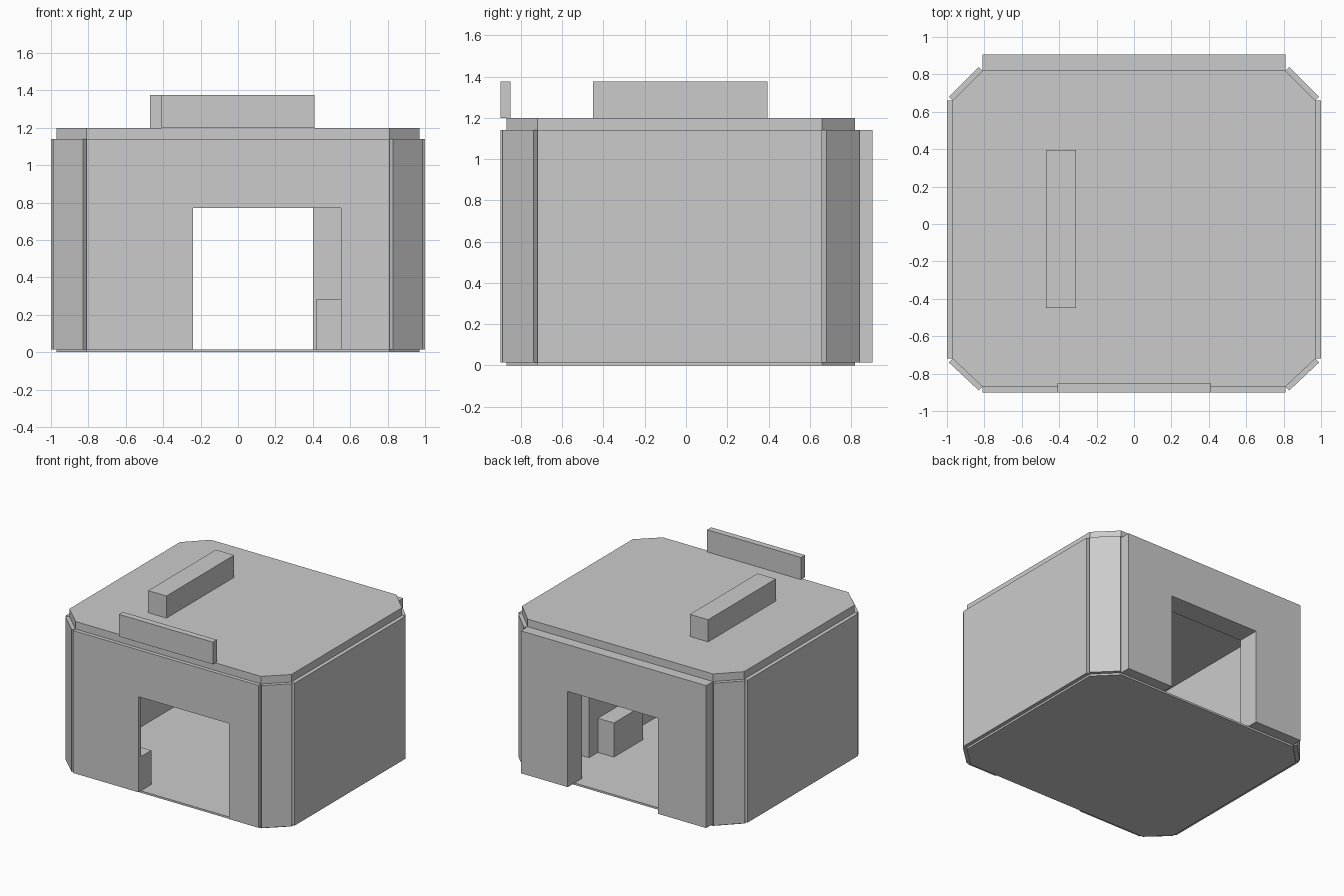
import bpy
import bmesh
from mathutils import Vector

cube = bpy.data.objects.get("Cube")
if cube:
    bpy.data.objects.remove(cube, do_unlink=True)

GREY = (0.6, 0.6, 0.6, 1.0)
grey = bpy.data.materials.new("plain grey")
grey.use_nodes = True
grey.diffuse_color = GREY
grey.node_tree.nodes["Principled BSDF"].inputs["Base Color"].default_value = GREY


def prism(name, outline, depth):
    """Extrude a flat outline of 3D points along the depth vector."""
    bm = bmesh.new()
    face = bm.faces.new([bm.verts.new(p) for p in outline])
    result = bmesh.ops.extrude_face_region(bm, geom=[face], use_keep_orig=True)
    moved = [g for g in result["geom"] if isinstance(g, bmesh.types.BMVert)]
    bmesh.ops.translate(bm, verts=moved, vec=Vector(depth))
    bmesh.ops.recalc_face_normals(bm, faces=bm.faces)
    mesh = bpy.data.meshes.new(name)
    bm.to_mesh(mesh)
    bm.free()
    mesh.materials.append(grey)
    obj = bpy.data.objects.new(name, mesh)
    bpy.context.collection.objects.link(obj)
    return obj


def box(name, x, y, z):
    outline = [(x[0], y[0], z[0]), (x[1], y[0], z[0]),
               (x[1], y[1], z[0]), (x[0], y[1], z[0])]
    return prism(name, outline, (0, 0, z[1] - z[0]))


BASE, EAVES, ROOF = 0.015, 1.14, 1.2
SIDE, EDGE = 0.97, 0.81            # slab half width, straight edge half width
FRONT, FRONT_CUT = -0.87, -0.72    # slab front edge, start of its cut corner
BACK, BACK_CUT = 0.82, 0.66

# Floor and roof slabs with cut corners
octagon = [(-EDGE, FRONT), (EDGE, FRONT), (SIDE, FRONT_CUT), (SIDE, BACK_CUT),
           (EDGE, BACK), (-EDGE, BACK), (-SIDE, BACK_CUT), (-SIDE, FRONT_CUT)]
for name, low, high in (("floor_slab", 0, BASE), ("roof_slab", EAVES, ROOF)):
    prism(name, [(x, y, low) for x, y in octagon], (0, 0, high - low))


# Front and back walls with a doorway each
def door_wall(name, left, right, y0, y1, head=0.77):
    outline = [(-EDGE, BASE), (left, BASE), (left, head), (right, head),
               (right, BASE), (EDGE, BASE), (EDGE, EAVES), (-EDGE, EAVES)]
    prism(name, [(x, y0, z) for x, z in outline], (0, y1 - y0, 0))


door_wall("front_wall", -0.24, 0.55, -0.9, FRONT)
door_wall("back_wall", -0.39, 0.4, 0.73, 0.905)

# Side walls and diagonal corner plates
for side, label in ((1, "left"), (-1, "right")):
    box(label + "_wall", sorted((side * 0.86, side)),
        (FRONT_CUT, BACK_CUT), (BASE, EAVES))
    for end, cut, edge, where in ((-1, FRONT_CUT, FRONT, "front"),
                                  (1, BACK_CUT, BACK, "back")):
        a = Vector((side * SIDE, cut, BASE))
        b = Vector((side * EDGE, edge, BASE))
        out = Vector((side, end, 0)) * 0.02
        prism(f"{where}_{label}_corner", [a, b, b + out, a + out],
              (0, 0, EAVES - BASE))

# Roof sign and rooftop unit
box("roof_sign", (-0.41, 0.41), (-0.9, -0.85), (ROOF, 1.375))
box("rooftop_unit", (-0.47, -0.31), (-0.45, 0.395), (ROOF, 1.375))

# Interior fittings
box("low_counter", (-0.8, -0.24), (FRONT, -0.74), (BASE, 0.285))
box("inner_room", (0.56, 0.86), (-0.7, 0.41), (BASE, EAVES))
box("bench", (0.42, 0.56), (-0.06, 0.3), (BASE, 0.285))
